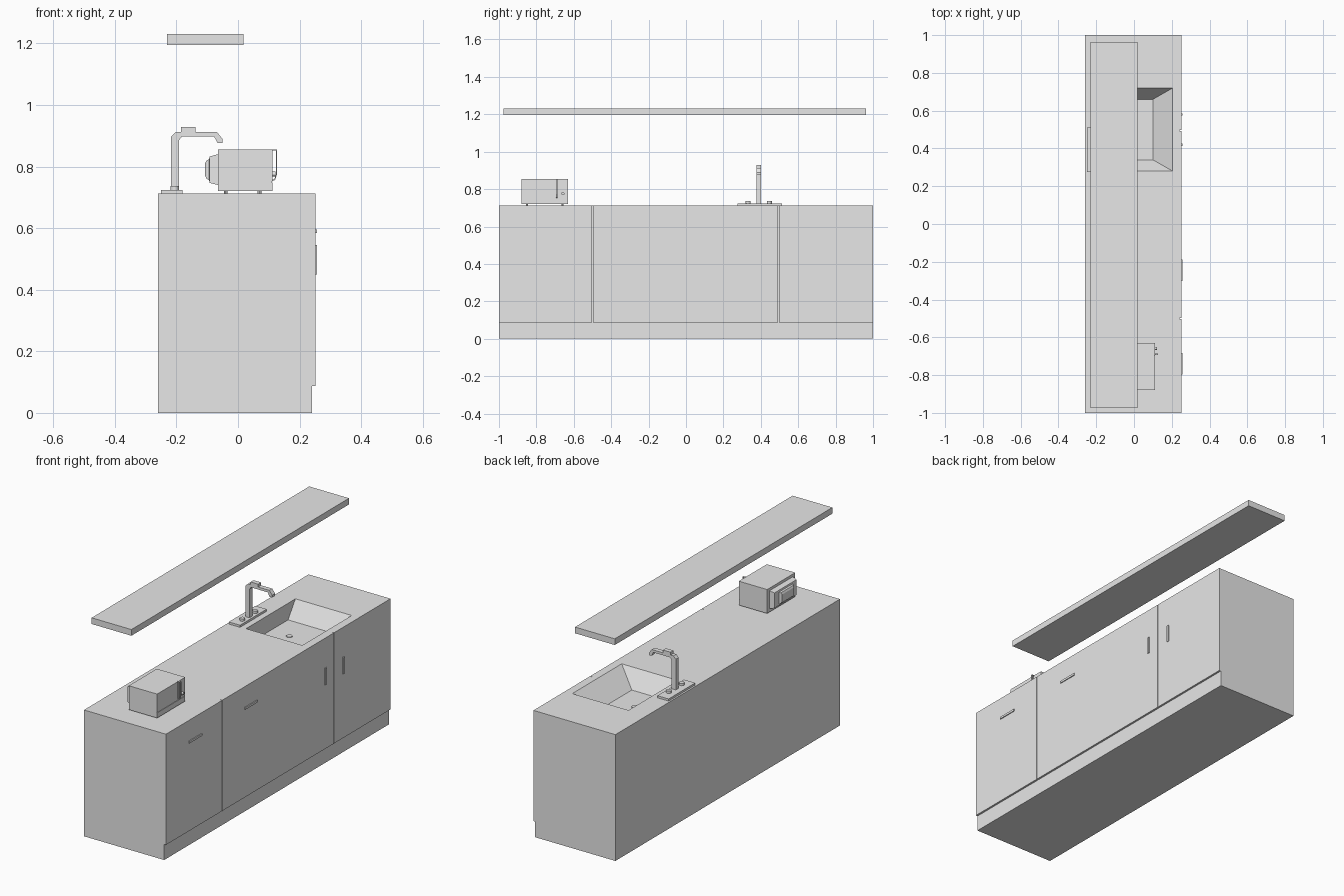
import bpy, bmesh
from mathutils import Vector

cube = bpy.data.objects.get("Cube")
if cube:
    bpy.data.objects.remove(cube, do_unlink=True)

grey = bpy.data.materials.new("plain_grey")
grey.use_nodes = True
grey.diffuse_color = (0.8, 0.8, 0.8, 1)
grey.node_tree.nodes["Principled BSDF"].inputs["Base Color"].default_value = grey.diffuse_color


def finish(name, bm):
    bmesh.ops.recalc_face_normals(bm, faces=bm.faces)
    mesh = bpy.data.meshes.new(name)
    bm.to_mesh(mesh)
    bm.free()
    mesh.materials.append(grey)
    obj = bpy.data.objects.new(name, mesh)
    bpy.context.scene.collection.objects.link(obj)
    return obj


def loft(name, rings):
    """Join equal-length rings of points and cap both ends."""
    bm = bmesh.new()
    loops = [[bm.verts.new(p) for p in ring] for ring in rings]
    n = len(loops[0])
    for a, b in zip(loops, loops[1:]):
        for i in range(n):
            j = (i + 1) % n
            bm.faces.new((a[i], a[j], b[j], b[i]))
    bm.faces.new(loops[0])
    bm.faces.new(loops[-1])
    return finish(name, bm)


def rect_z(x, y, z):
    return [(x[0], y[0], z), (x[1], y[0], z), (x[1], y[1], z), (x[0], y[1], z)]


def rect_x(x, y, z):
    return [(x, y[0], z[0]), (x, y[1], z[0]), (x, y[1], z[1]), (x, y[0], z[1])]


def box(name, x, y, z):
    return loft(name, [rect_z(x, y, z[0]), rect_z(x, y, z[1])])


def extrude_y(name, outline, y):
    return loft(name, [[(px, v, pz) for px, pz in outline] for v in y])


def cylinder(name, centre, radius, depth, axis="Z", sides=12):
    bm = bmesh.new()
    bmesh.ops.create_cone(bm, cap_ends=True, segments=sides, radius1=radius,
                          radius2=radius, depth=depth)
    turn = Vector((1, 0, 0) if axis == "X" else (0, 0, 1)).to_track_quat("Z", "Y")
    bmesh.ops.transform(bm, matrix=turn.to_matrix().to_4x4(), verts=bm.verts)
    bmesh.ops.translate(bm, vec=centre, verts=bm.verts)
    return finish(name, bm)


# Cabinet bodies
TOP = 0.712
box("end_cabinet", (-0.26, 0.24), (-1, -0.5), (0, TOP))
sink_cabinet = box("sink_cabinet", (-0.26, 0.24), (-0.5, 1), (0, TOP))

# Basin with a steep back and sloping front and sides
HOLE_X, HOLE_Y, FLOOR = (-0.145, 0.205), (0.28, 0.72), 0.615
slope = [(a - b) / (TOP - FLOOR) * 0.02 for a, b in ((0.205, 0.1), (0.72, 0.66))]
cutter = loft("basin_cutter", [
    rect_z((-0.15, 0.1), (0.34, 0.66), FLOOR),
    rect_z((HOLE_X[0], HOLE_X[1] + slope[0]),
           (HOLE_Y[0] - slope[1], HOLE_Y[1] + slope[1]), TOP + 0.02)])
cutter.hide_render = True
cutter.hide_viewport = True
cut = sink_cabinet.modifiers.new("basin", "BOOLEAN")
cut.operation = "DIFFERENCE"
cut.solver = "EXACT"
cut.object = cutter
cylinder("drain", (-0.03, 0.5, FLOOR + 0.002), 0.016, 0.004)

# Doors
GAP = 0.002
for name, y0, y1 in (("end_door", -1, -0.5), ("middle_door", -0.5, 0.495),
                     ("sink_door", 0.495, 1)):
    box(name, (0.24, 0.251), (y0 + GAP * (y0 > -1), y1 - GAP * (y1 < 1)), (0.088, TOP))

# Door handles: a thin bar with two short ends
for name, y in (("middle_pull", 0.42), ("sink_pull", 0.58)):
    box(name, (0.251, 0.256), (y - 0.006, y + 0.006), (0.45, 0.545))
for name, y in (("drawer_pull", -0.245), ("end_pull", -0.74)):
    box(name, (0.251, 0.256), (y - 0.057, y + 0.057), (0.584, 0.596))

# Shelf above
box("wall_shelf", (-0.23, 0.018), (-0.975, 0.963), (1.195, 1.23))

# Tap
box("tap_plate", (-0.25, -0.18), (0.275, 0.512), (TOP, 0.724))
extrude_y("tap_spout", [(-0.218, 0.72), (-0.192, 0.72), (-0.192, 0.885), (-0.182, 0.898),
                        (-0.078, 0.898), (-0.066, 0.876), (-0.05, 0.876), (-0.05, 0.889),
                        (-0.068, 0.912), (-0.138, 0.912), (-0.138, 0.928), (-0.185, 0.928),
                        (-0.185, 0.912), (-0.203, 0.912), (-0.218, 0.897)], (0.376, 0.402))
for side in (-1, 1):
    cylinder("tap_knob", (-0.205, 0.389 + side * 0.057, 0.73), 0.014, 0.014)

# Small oven
OY = (-0.88, -0.63)
box("oven_body", (-0.065, 0.108), OY, (0.72, 0.855))
box("oven_lower_panel", (0.108, 0.112), OY, (0.72, 0.749))
box("oven_door", (0.108, 0.112), (OY[0], -0.695), (0.751, 0.855))
box("oven_control_panel", (0.108, 0.112), (-0.685, OY[1]), (0.751, 0.855))
cylinder("oven_knob", (0.117, -0.658, 0.776), 0.008, 0.01, "X")
extrude_y("oven_handle", [(0.11, 0.855), (0.127, 0.855), (0.127, 0.775), (0.12, 0.756),
                          (0.11, 0.753), (0.11, 0.757), (0.118, 0.76), (0.124, 0.776),
                          (0.124, 0.852), (0.11, 0.852)], (-0.694, -0.686))
loft("oven_back_cover", [rect_x(x, (-0.755 - w, -0.755 + w), (0.79 - h, 0.79 + h))
                         for x, w, h in ((-0.065, 0.105, 0.05), (-0.092, 0.098, 0.043),
                                         (-0.094, 0.06, 0.034), (-0.102, 0.057, 0.03),
                                         (-0.107, 0.052, 0.02))])
for x in (-0.04, 0.07):
    for y in (-0.85, -0.66):
        cylinder("oven_foot", (x, y, 0.716), 0.006, 0.012, sides=8)
